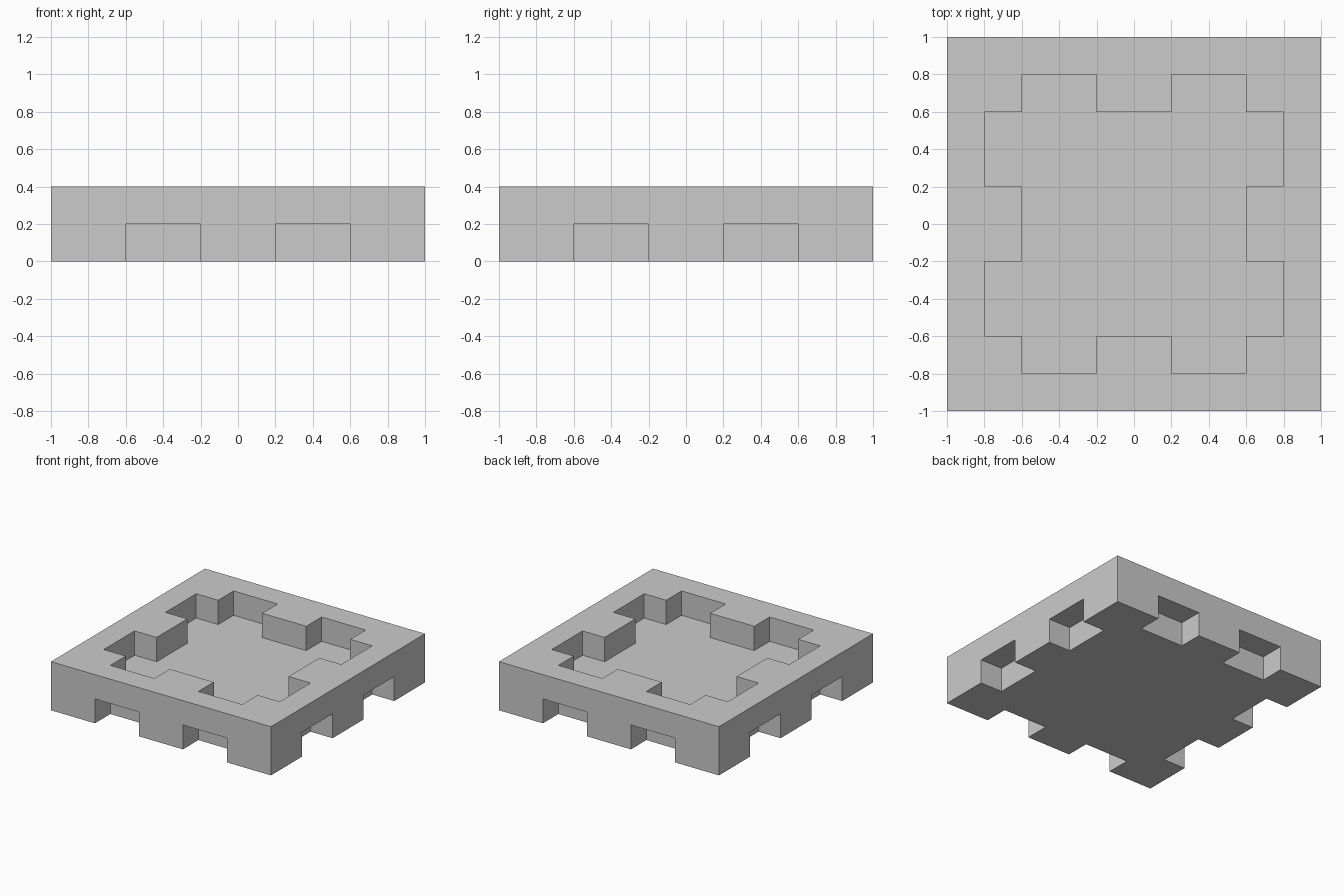
import bpy
import bmesh
from mathutils import Vector

cube = bpy.data.objects.get("Cube")
if cube:
    bpy.data.objects.remove(cube, do_unlink=True)

# Cut lines shared by both plan directions, and the two storeys
CUTS = [-1, -0.8, -0.6, -0.2, 0.2, 0.6, 0.8, 1]
LEVELS = [0, 0.2, 0.4]
MID = 3


def solid(cell):
    """True where the tile has material; rings count outward from the centre."""
    i, j, k = cell
    if not (0 <= i <= 2 * MID and 0 <= j <= 2 * MID and 0 <= k <= 1):
        return False
    inner, outer = sorted((abs(i - MID), abs(j - MID)))
    if k == 0:
        return (inner, outer) != (1, MID)               # notches in the outer foot
    return not (outer <= 1 or (inner, outer) == (1, 2))  # pocket with side bays


def material(name, colour):
    mat = bpy.data.materials.new(name)
    mat.use_nodes = True
    mat.diffuse_color = colour
    mat.node_tree.nodes["Principled BSDF"].inputs["Base Color"].default_value = colour
    return mat


bm = bmesh.new()
corners = {}


def corner(index):
    if index not in corners:
        i, j, k = index
        corners[index] = bm.verts.new((CUTS[i], CUTS[j], LEVELS[k]))
    return corners[index]


# Skin every boundary between material and air
cells = [(i, j, k) for i in range(7) for j in range(7) for k in range(2)]
for cell in filter(solid, cells):
    for axis in range(3):
        for side in (0, 1):
            neighbour = list(cell)
            neighbour[axis] += 2 * side - 1
            if solid(neighbour):
                continue
            u, v = (axis + 1) % 3, (axis + 2) % 3
            loop = []
            for du, dv in ((0, 0), (1, 0), (1, 1), (0, 1)):
                index = list(cell)
                index[axis] += side
                index[u] += du
                index[v] += dv
                loop.append(corner(tuple(index)))
            bm.faces.new(loop if side else loop[::-1])

# Merge coplanar pieces into large flat faces
bmesh.ops.dissolve_limit(bm, angle_limit=0.01, verts=bm.verts[:], edges=bm.edges[:])

mesh = bpy.data.meshes.new("interlocking_tile")
bm.to_mesh(mesh)
bm.free()
mesh.materials.append(material("light_grey", (0.6, 0.6, 0.6, 1)))
tile = bpy.data.objects.new("interlocking_tile", mesh)
bpy.context.collection.objects.link(tile)
